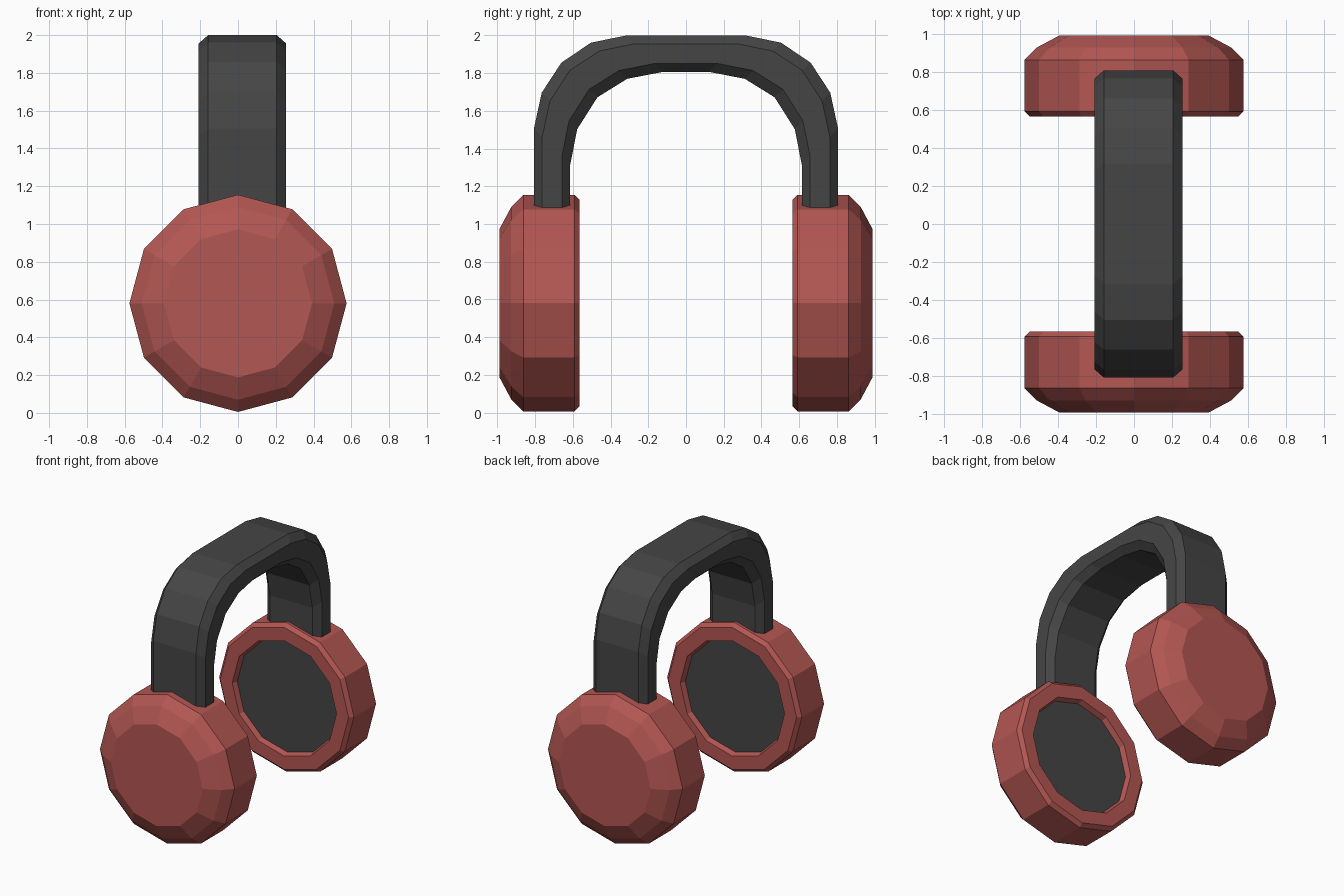
import bpy
import bmesh
from math import cos, sin, pi
from mathutils import Vector

cube = bpy.data.objects.get("Cube")
if cube:
    bpy.data.objects.remove(cube, do_unlink=True)


def make_material(name, colour):
    mat = bpy.data.materials.new(name)
    mat.use_nodes = True
    mat.diffuse_color = colour
    mat.node_tree.nodes["Principled BSDF"].inputs["Base Color"].default_value = colour
    return mat


RED = make_material("muted red", (0.45, 0.095, 0.085, 1))
DARK = make_material("charcoal", (0.06, 0.06, 0.06, 1))


def loft(name, rings, materials):
    """Skin a list of closed rings and cap both ends with flat faces."""
    bm = bmesh.new()
    loops = [[bm.verts.new(p) for p in ring] for ring in rings]
    for a, b in zip(loops, loops[1:]):
        for i in range(len(a)):
            j = (i + 1) % len(a)
            bm.faces.new((a[i], a[j], b[j], b[i]))
    bm.faces.new(loops[0])
    last = bm.faces.new(loops[-1])
    last.material_index = len(materials) - 1
    bmesh.ops.recalc_face_normals(bm, faces=bm.faces)
    mesh = bpy.data.meshes.new(name)
    bm.to_mesh(mesh)
    bm.free()
    for mat in materials:
        mesh.materials.append(mat)
    obj = bpy.data.objects.new(name, mesh)
    bpy.context.collection.objects.link(obj)
    return obj


# Ear cups: twelve-sided turned shells, recessed dark cushion as the last cap
CUP_Z = 0.58
SIDES = 12
CUP_PROFILE = [  # radius, distance from centre
    (0.392, 0.99), (0.51, 0.927), (0.575, 0.862), (0.575, 0.592),
    (0.548, 0.565), (0.445, 0.565), (0.43, 0.605),
]
for name, side in (("front_ear_cup", -1), ("back_ear_cup", 1)):
    rings = [[(r * cos(2 * pi * k / SIDES), side * d, CUP_Z + r * sin(2 * pi * k / SIDES))
              for k in range(SIDES)] for r, d in CUP_PROFILE]
    loft(name, rings, [RED, DARK])

# Headband: chamfered strap swept over an arch, mirrored front to back
LEFT, RIGHT, CHAMFER = 0.255, -0.208, 0.05
OUTER = [(0.807, 0.9), (0.807, 1.505), (0.765, 1.697), (0.66, 1.857), (0.503, 1.962), (0.317, 2.0)]
INNER = [(0.614, 0.9), (0.614, 1.315), (0.577, 1.503), (0.47, 1.672), (0.312, 1.77), (0.122, 1.807)]


def strap_ring(outer, inner, side):
    o, i = Vector(outer), Vector(inner)
    upper, lower = o.lerp(i, 0.23), o.lerp(i, 0.77)
    section = [
        (RIGHT + CHAMFER, o), (LEFT - CHAMFER, o), (LEFT, upper), (LEFT, lower),
        (LEFT - CHAMFER, i), (RIGHT + CHAMFER, i), (RIGHT, lower), (RIGHT, upper),
    ]
    return [(x, side * p[0], p[1]) for x, p in section]


half = list(zip(OUTER, INNER))
rings = [strap_ring(o, i, -1) for o, i in half]
rings += [strap_ring(o, i, 1) for o, i in reversed(half)]
loft("headband", rings, [DARK])
